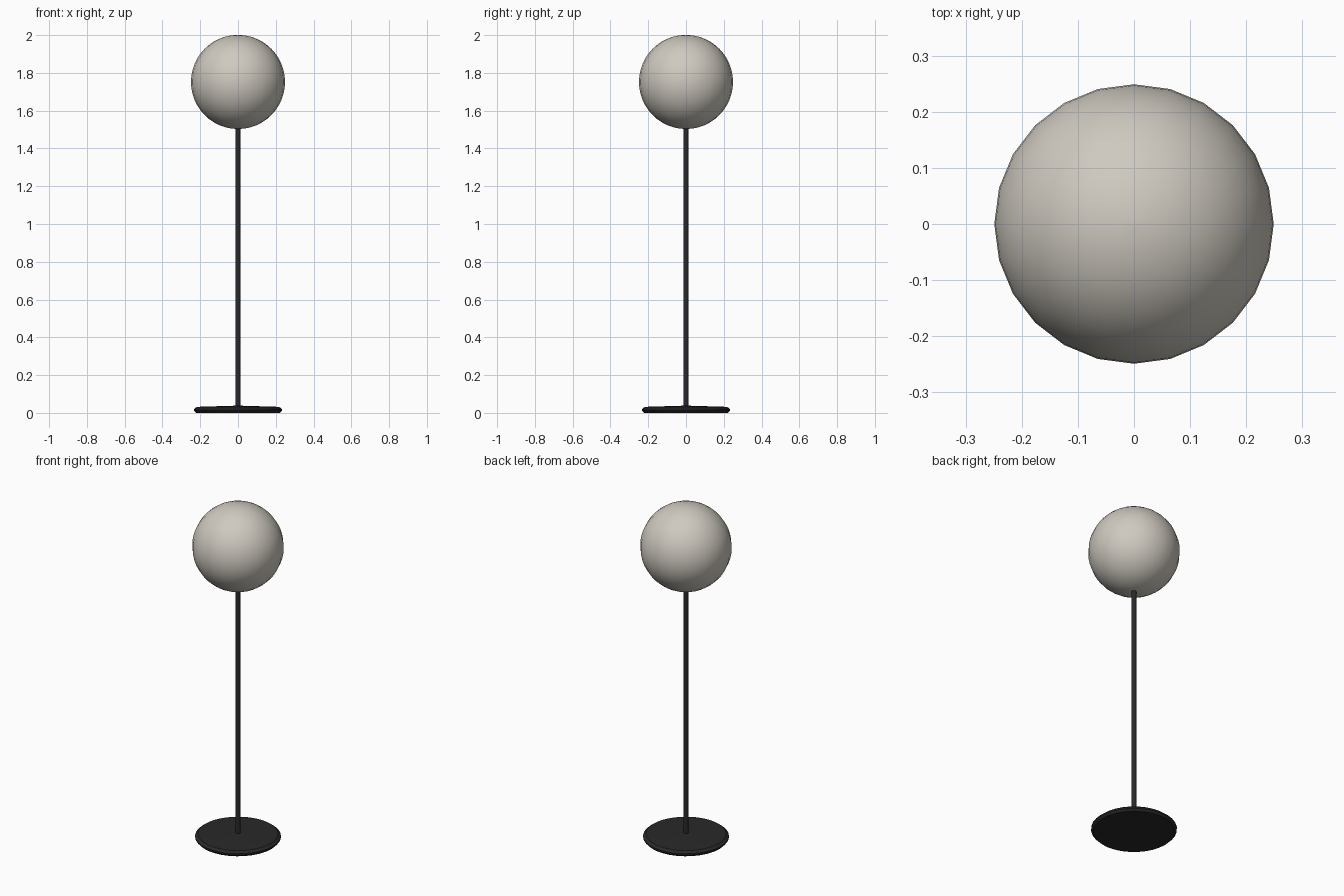
import bpy, math

if "Cube" in bpy.data.objects:
    bpy.data.objects.remove(bpy.data.objects["Cube"])

def material(name, rgb):
    m = bpy.data.materials.new(name)
    m.diffuse_color = (*rgb, 1)
    m.use_nodes = True
    m.node_tree.nodes["Principled BSDF"].inputs["Base Color"].default_value = m.diffuse_color
    return m

def lathe(name, profile, sides, mat, angle=40):
    """Spin a (radius, height) profile round z, closing both ends."""
    verts = [(r * math.cos(2 * math.pi * i / sides), r * math.sin(2 * math.pi * i / sides), z)
             for r, z in profile for i in range(sides)]
    faces = [(j * sides + i, j * sides + (i + 1) % sides,
              (j + 1) * sides + (i + 1) % sides, (j + 1) * sides + i)
             for j in range(len(profile) - 1) for i in range(sides)]
    faces.append(tuple(reversed(range(sides))))
    faces.append(tuple(range((len(profile) - 1) * sides, len(profile) * sides)))
    mesh = bpy.data.meshes.new(name)
    mesh.from_pydata(verts, [], faces)
    mesh.materials.append(mat)
    ob = bpy.data.objects.new(name, mesh)
    bpy.context.collection.objects.link(ob)
    bpy.ops.object.select_all(action='DESELECT')
    ob.select_set(True)
    bpy.context.view_layer.objects.active = ob
    bpy.ops.object.shade_smooth_by_angle(angle=math.radians(angle))
    return ob

black = material("matte black", (0.022, 0.022, 0.023))
glass = material("warm white glass", (0.62, 0.585, 0.525))

# weighted foot disc with a bevelled rim
lathe("base", [(0.222, 0), (0.233, 0.012), (0.233, 0.02), (0.218, 0.032), (0.02, 0.038)], 32, black, 25)

# slim upright
lathe("pole", [(0.013, 0.03), (0.013, 1.53)], 16, black)

# globe shade with a tiny flat at each pole
R, CZ, RINGS = 0.249, 1.752, 24
tip = 0.006 / R
globe = [(R * math.sin(t), CZ - R * math.cos(t))
         for t in (tip + (math.pi - 2 * tip) * k / RINGS for k in range(RINGS + 1))]
lathe("globe_shade", globe, 24, glass)
